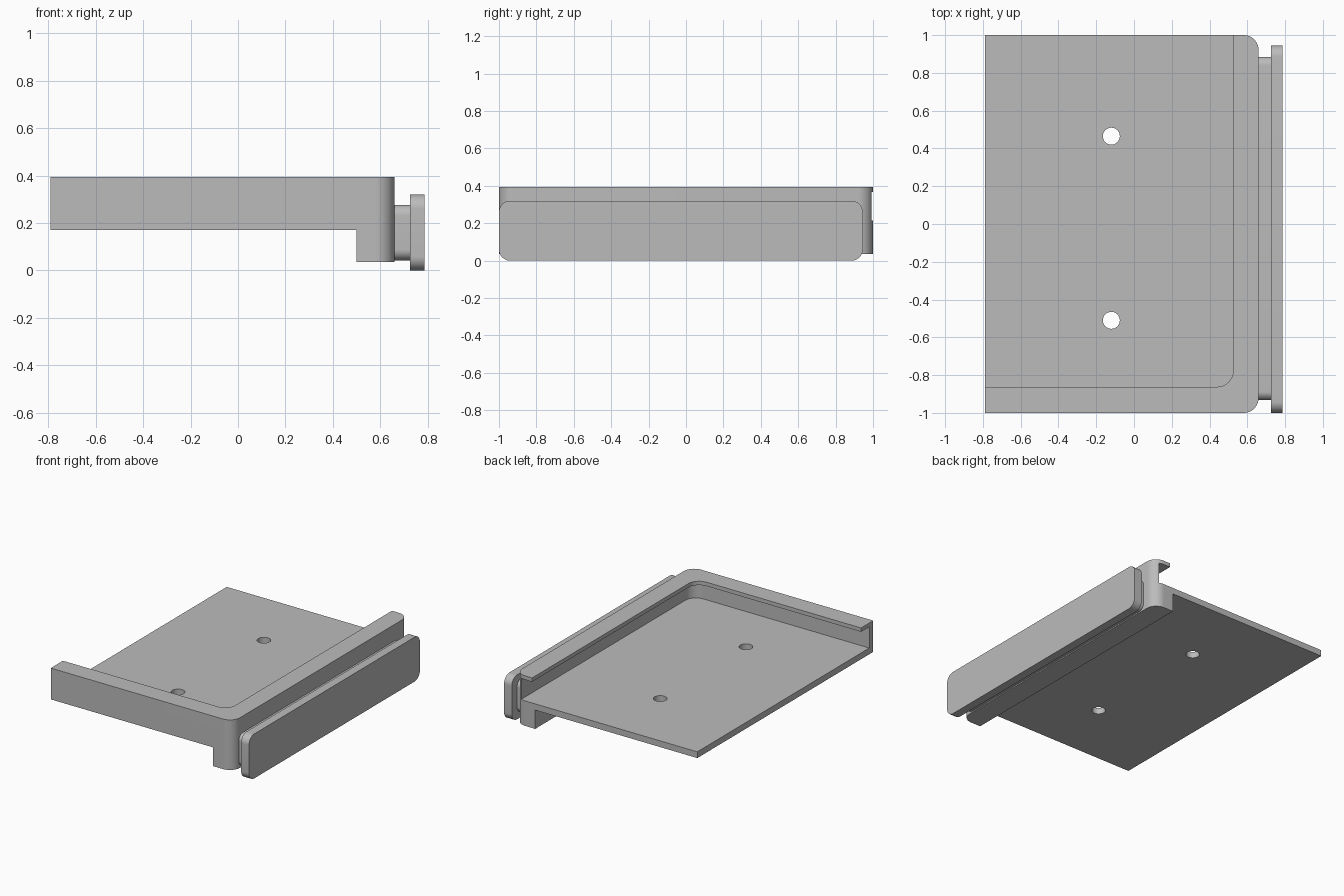
import bpy
import bmesh
import math
from mathutils import Matrix, Vector

if "Cube" in bpy.data.objects:
    bpy.data.objects.remove(bpy.data.objects["Cube"], do_unlink=True)

grey = bpy.data.materials.new("plain grey")
grey.use_nodes = True
grey.diffuse_color = (0.5, 0.5, 0.5, 1)
grey.node_tree.nodes["Principled BSDF"].inputs["Base Color"].default_value = grey.diffuse_color


def rounded_rect(u0, u1, v0, v1, radii, steps=12):
    """Outline with radii ordered: low-low, high-low, high-high, low-high."""
    points = []
    corners = [(u0, v0, 1, 1), (u1, v0, -1, 1), (u1, v1, -1, -1), (u0, v1, 1, -1)]
    for i, ((u, v, su, sv), r) in enumerate(zip(corners, radii)):
        if r == 0:
            points.append((u, v))
            continue
        for k in range(steps + 1):
            a = math.pi + (i + k / steps) * math.pi / 2
            points.append((u + su * r + r * math.cos(a), v + sv * r + r * math.sin(a)))
    return points


def prism(name, outline, low, high, along_x=False):
    """Extrude an outline along z, or a (y, z) outline along x."""
    bm = bmesh.new()
    place = (lambda u, v: (low, u, v)) if along_x else (lambda u, v: (u, v, low))
    face = bm.faces.new([bm.verts.new(place(u, v)) for u, v in outline])
    top = bmesh.ops.extrude_face_region(bm, geom=[face])["geom"]
    shift = Vector((high - low, 0, 0) if along_x else (0, 0, high - low))
    bmesh.ops.translate(bm, vec=shift, verts=[g for g in top if isinstance(g, bmesh.types.BMVert)])
    bmesh.ops.recalc_face_normals(bm, faces=bm.faces)
    mesh = bpy.data.meshes.new(name)
    bm.to_mesh(mesh)
    bm.free()
    mesh.materials.append(grey)
    obj = bpy.data.objects.new(name, mesh)
    bpy.context.collection.objects.link(obj)
    return obj


def activate(obj):
    bpy.ops.object.select_all(action="DESELECT")
    obj.select_set(True)
    bpy.context.view_layer.objects.active = obj


def cut(target, cutter):
    mod = target.modifiers.new("cut", "BOOLEAN")
    mod.operation = "DIFFERENCE"
    mod.solver = "EXACT"
    mod.object = cutter
    activate(target)
    bpy.ops.object.modifier_apply(modifier=mod.name)
    bpy.data.objects.remove(cutter, do_unlink=True)


# Tray: solid block with two rounded corners on the left side
tray = prism("tray", rounded_rect(-0.79, 0.66, -1, 1, (0, 0.08, 0.08, 0)), 0.035, 0.395)

# Underside cleared, leaving the rib below the side wall
cut(tray, prism("underside_cutter", rounded_rect(-2, 0.5, -2, 2, (0,) * 4), -0.5, 0.17))

# Pocket under the lip, then the narrower opening through the lip
cut(tray, prism("pocket_cutter", rounded_rect(-2, 0.615, -0.955, 2, (0, 0.085, 0, 0)), 0.215, 0.367))
cut(tray, prism("opening_cutter", rounded_rect(-2, 0.525, -0.862, 2, (0, 0.085, 0, 0)), 0.3, 0.6))

# Two mounting holes
for y in (-0.51, 0.465):
    r = 0.045
    circle = rounded_rect(-0.12 - r, -0.12 + r, y - r, y + r, (r * 0.9999,) * 4, 8)
    cut(tray, prism("hole_cutter", circle, 0, 0.6))

# Neck and rounded side plate
neck = prism("neck", rounded_rect(-0.932, 0.885, 0.043, 0.277, (0.045,) * 4), 0.655, 0.73, True)
plate = prism("side_plate", rounded_rect(-1, 0.945, 0, 0.32, (0.06,) * 4), 0.725, 0.787, True)

for part in (tray, neck, plate):
    activate(part)
    bpy.ops.object.shade_smooth_by_angle(angle=math.radians(30))
